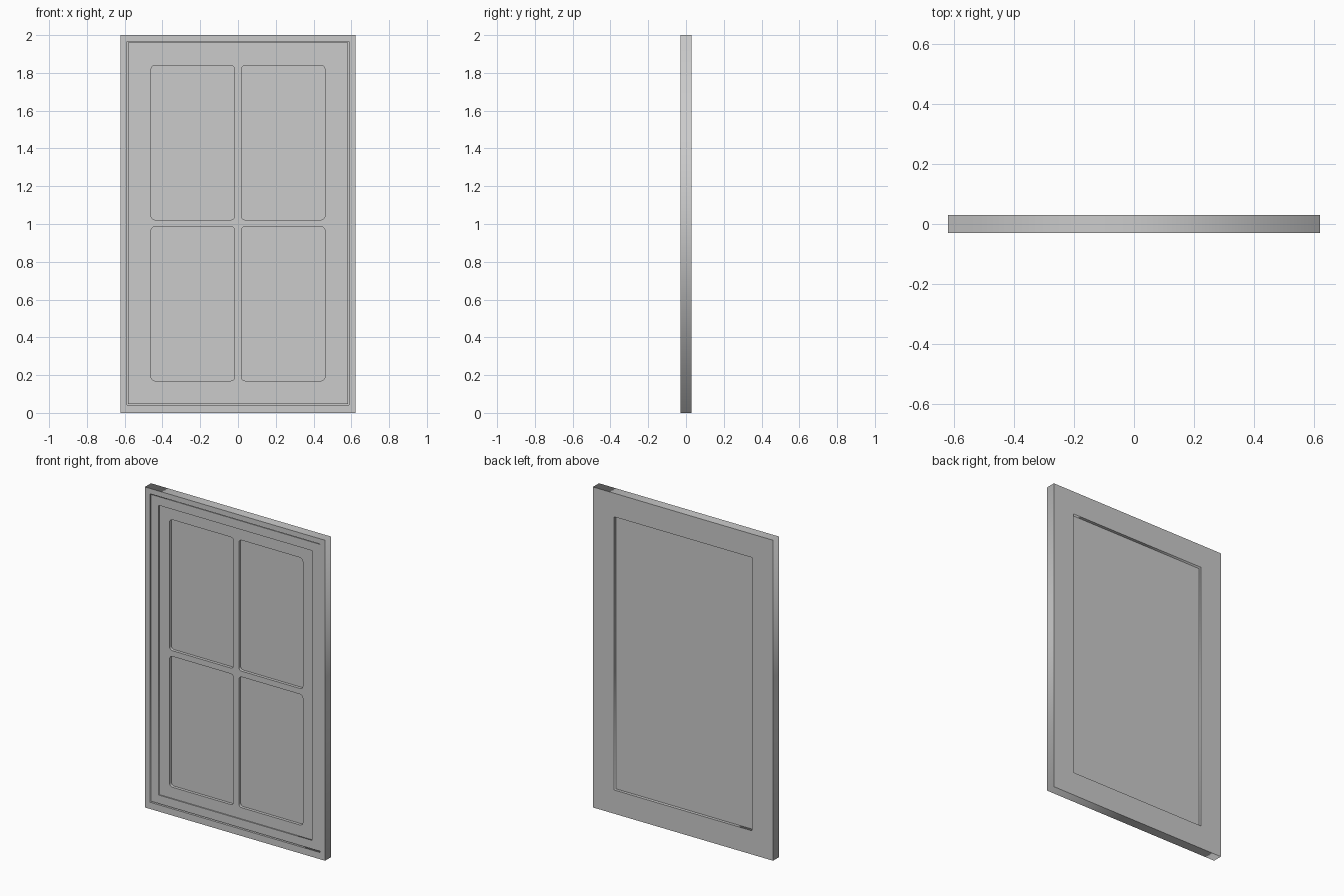
import bpy, math

if "Cube" in bpy.data.objects:
    bpy.data.objects.remove(bpy.data.objects["Cube"])


def rect(x0, x1, z0, z1, r=0.0, steps=5):
    """Outline of a rectangle, optionally with rounded corners."""
    if r == 0:
        return [(x0, z0), (x1, z0), (x1, z1), (x0, z1)]
    pts = []
    centres = [(x1 - r, z1 - r), (x0 + r, z1 - r), (x0 + r, z0 + r), (x1 - r, z0 + r)]
    for i, (cx, cz) in enumerate(centres):
        for s in range(steps + 1):
            a = math.pi / 2 * (i + s / steps)
            pts.append((cx + r * math.cos(a), cz + r * math.sin(a)))
    return pts


def slab(name, loops, y0, y1):
    """Upright plate from y0 to y1; the first loop is the outside, the rest are holes."""
    cu = bpy.data.curves.new(name, 'CURVE')
    cu.dimensions = '2D'
    cu.fill_mode = 'BOTH'
    cu.extrude = (y1 - y0) / 2
    for loop in loops:
        sp = cu.splines.new('POLY')
        sp.points.add(len(loop) - 1)
        for p, (x, z) in zip(sp.points, loop):
            p.co = (x, z, 0, 1)
        sp.use_cyclic_u = True
    ob = bpy.data.objects.new(name, cu)
    bpy.context.collection.objects.link(ob)
    ob.location.y = (y0 + y1) / 2
    ob.rotation_euler.x = math.pi / 2
    bpy.ops.object.select_all(action='DESELECT')
    ob.select_set(True)
    bpy.context.view_layer.objects.active = ob
    bpy.ops.object.convert(target='MESH')
    return bpy.context.object


outer = rect(-0.622, 0.622, 0, 2)
rebate = rect(-0.588, 0.588, 0.042, 1.967)
sash_outer = rect(-0.583, 0.583, 0.047, 1.962)
step = rect(-0.53, 0.53, 0.10, 1.908)
back_opening = rect(-0.475, 0.475, 0.148, 1.853)

# Rounded pane openings, two by two
panes = [rect(x0, x1, z0, z1, 0.02)
         for x0, x1 in ((-0.46, -0.018), (0.018, 0.46))
         for z0, z1 in ((0.17, 0.986), (1.022, 1.839))]

# Outer frame, front lip and rear ring
slab("outer_frame_front", [outer, rebate], -0.03, 0.0)
slab("outer_frame_back", [outer, back_opening], 0.0, 0.03)

# Sash border, set just inside the frame with a narrow gap
slab("sash_border", [sash_outer, step], -0.025, 0.0)

# Glazing bars with four openings
slab("glazing_bars", [step] + panes, -0.018, 0.0)

# Glass sheet
slab("glass", [back_opening], 0.0, 0.011)
